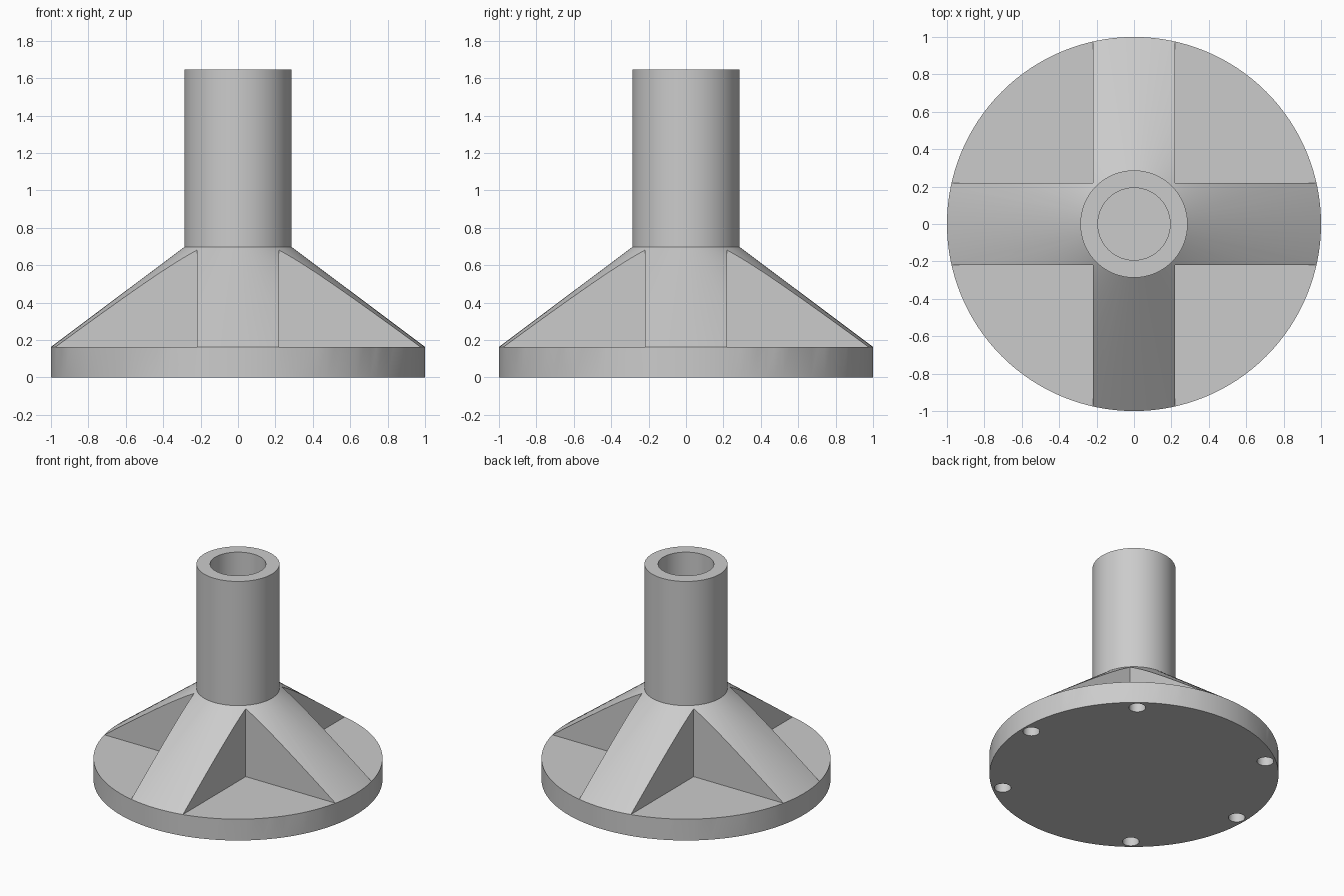
import bpy
import bmesh
from math import cos, sin, pi, radians
from mathutils import Matrix, Vector

default = bpy.data.objects.get("Cube")
if default:
    bpy.data.objects.remove(default, do_unlink=True)

BASE_TOP, CONE_TOP, TOP = 0.163, 0.697, 1.645
TUBE_R, BORE_R, RIB_HALF = 0.287, 0.193, 0.218
HOLE_R, HOLE_RING, HOLE_DEPTH = 0.058, 0.927, 0.1
SEGMENTS = 128

grey = bpy.data.materials.new("plain_grey")
grey.use_nodes = True
colour = (0.6, 0.6, 0.6, 1)
grey.diffuse_color = colour
grey.node_tree.nodes["Principled BSDF"].inputs["Base Color"].default_value = colour


def make_object(name, bm):
    bmesh.ops.recalc_face_normals(bm, faces=bm.faces)
    mesh = bpy.data.meshes.new(name)
    bm.to_mesh(mesh)
    bm.free()
    mesh.materials.append(grey)
    obj = bpy.data.objects.new(name, mesh)
    bpy.context.collection.objects.link(obj)
    return obj


def lathe(name, profile):
    bm = bmesh.new()
    points = [bm.verts.new((r, 0, z)) for r, z in profile]
    edges = [bm.edges.new(pair) for pair in zip(points, points[1:])]
    bmesh.ops.spin(bm, geom=points + edges, cent=(0, 0, 0), axis=(0, 0, 1),
                   angle=2 * pi, steps=SEGMENTS, use_duplicate=False)
    bmesh.ops.remove_doubles(bm, verts=bm.verts, dist=0.0001)
    return make_object(name, bm)


def cut(target, cutter):
    mod = target.modifiers.new("cut", 'BOOLEAN')
    mod.operation = 'DIFFERENCE'
    mod.solver = 'EXACT'
    mod.object = cutter
    bpy.context.view_layer.objects.active = target
    bpy.ops.object.modifier_apply(modifier=mod.name)
    bpy.data.objects.remove(cutter, do_unlink=True)


# Round base, cone and hollow tube turned from one profile
stand = lathe("flanged_tube_stand", [
    (0, 0), (1, 0), (1, BASE_TOP), (TUBE_R, CONE_TOP), (TUBE_R, TOP),
    (BORE_R, TOP), (BORE_R, BASE_TOP), (0, BASE_TOP)])

# Four corner pockets leave a cross of ribs
bm = bmesh.new()
size = Vector((1, 1, 0.8))
for sx in (-1, 1):
    for sy in (-1, 1):
        centre = Vector((sx * (RIB_HALF + size.x / 2), sy * (RIB_HALF + size.y / 2),
                         BASE_TOP + size.z / 2))
        bmesh.ops.create_cube(bm, size=1, matrix=Matrix.LocRotScale(centre, None, size))
cut(stand, make_object("pocket_cutter", bm))

# Six blind bolt holes in the underside, three on each side
bm = bmesh.new()
for side in (0, pi):
    for step in (-1, 0, 1):
        a = side + step * radians(51.4)
        spot = Matrix.Translation((HOLE_RING * cos(a), HOLE_RING * sin(a), 0))
        bmesh.ops.create_cone(bm, cap_ends=True, segments=32, radius1=HOLE_R,
                              radius2=HOLE_R, depth=2 * HOLE_DEPTH, matrix=spot)
cut(stand, make_object("bolt_hole_cutter", bm))

# Smooth the round walls, keep the edges crisp
bpy.ops.object.select_all(action='DESELECT')
stand.select_set(True)
bpy.context.view_layer.objects.active = stand
bpy.ops.object.shade_smooth_by_angle(angle=radians(25))
